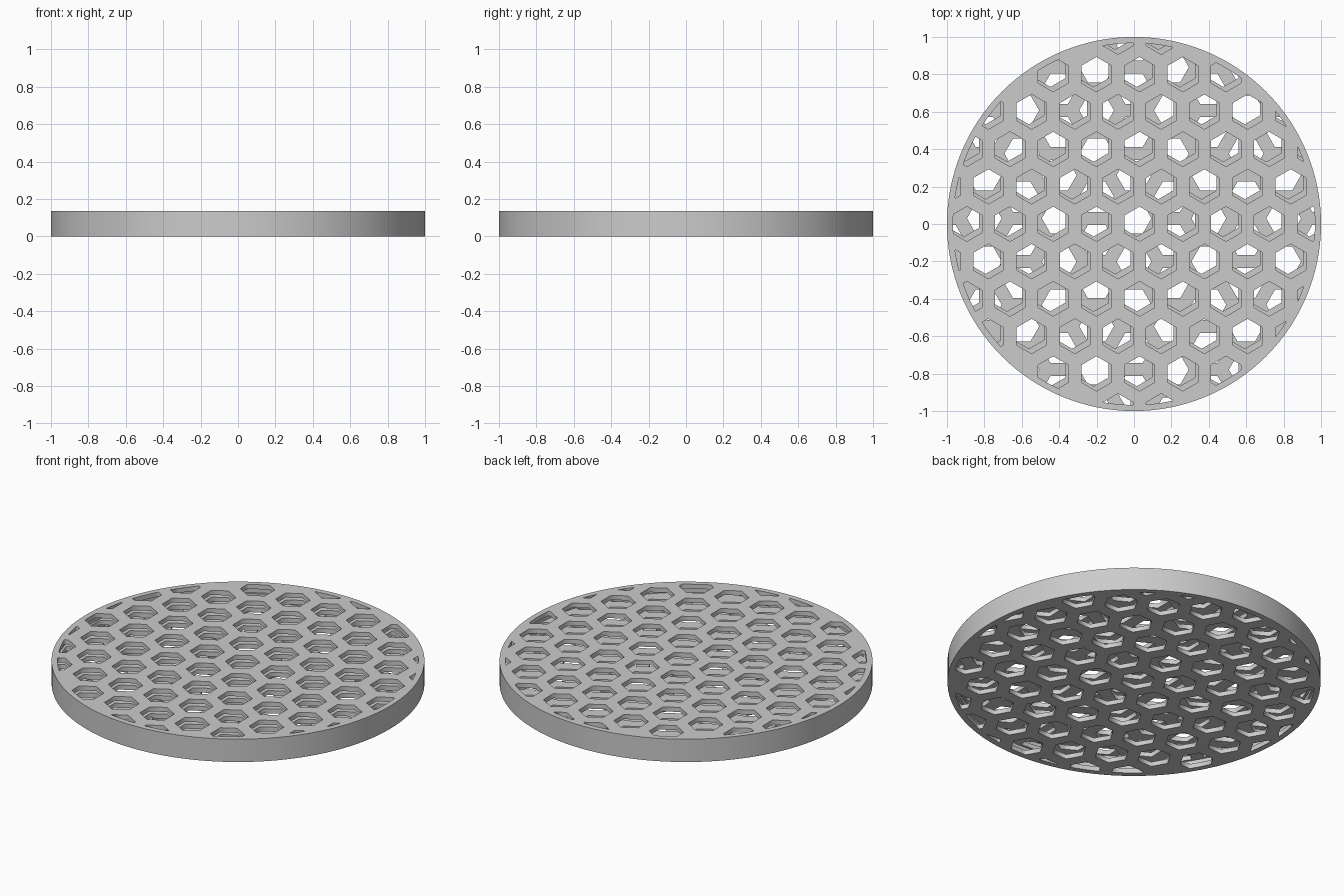
import bpy
from math import sin, cos, pi, sqrt, radians
from mathutils import Vector, Matrix

cube = bpy.data.objects.get("Cube")
if cube:
    bpy.data.objects.remove(cube)

HEIGHT = 0.135
LAYER = HEIGHT / 5
ROW = 0.2
PITCH = ROW * 2 / sqrt(3)
HOLE = 0.093          # corner radius of one cell
RIM_IN, CLIP = 0.98, 0.967
SHIFT = 0.03          # grid offset along x

grey = bpy.data.materials.new("light_grey")
grey.use_nodes = True
grey.diffuse_color = (0.6, 0.6, 0.6, 1)
grey.node_tree.nodes["Principled BSDF"].inputs["Base Color"].default_value = (0.6, 0.6, 0.6, 1)


def circle(radius, n=128):
    return [Vector((radius * cos(2 * pi * i / n), radius * sin(2 * pi * i / n))) for i in range(n)]


def clip_to_disc(poly, radius, n=96):
    """Trim a convex polygon by the tangent lines of a circle."""
    for i in range(n):
        d = Vector((cos(2 * pi * i / n), sin(2 * pi * i / n)))
        out = []
        for a, b in zip(poly, poly[1:] + poly[:1]):
            da, db = a.dot(d) - radius, b.dot(d) - radius
            if da <= 0:
                out.append(a)
            if da * db < 0:
                out.append(a.lerp(b, da / (da - db)))
        poly = out
        if len(poly) < 3:
            return []
    return poly


def area(poly):
    return abs(sum(a.x * b.y - a.y * b.x for a, b in zip(poly, poly[1:] + poly[:1]))) / 2


def honeycomb(angle):
    """Cell outlines of one grid, turned about the centre."""
    turn = Matrix.Rotation(radians(angle), 2)
    cells = []
    for row in range(-6, 7):
        for col in range(-6, 7):
            centre = Vector((SHIFT + (col - row % 2 / 2) * PITCH, row * ROW))
            hexagon = [turn @ (centre + Vector((HOLE * sin(k * pi / 3), HOLE * cos(k * pi / 3))))
                       for k in range(6)]
            cell = clip_to_disc(hexagon, CLIP)
            if cell and area(cell) > 0.0008:
                cells.append(cell)
    return cells


def plate(name, outlines, z, thickness):
    """Fill outlines (outer edge and holes) and give them thickness."""
    curve = bpy.data.curves.new(name, 'CURVE')
    curve.dimensions = '2D'
    curve.fill_mode = 'BOTH'
    curve.extrude = thickness / 2
    for outline in outlines:
        spline = curve.splines.new('POLY')
        spline.points.add(len(outline) - 1)
        for point, co in zip(spline.points, outline):
            point.co = (co.x, co.y, 0, 1)
        spline.use_cyclic_u = True
    source = bpy.data.objects.new(name + "_outline", curve)
    bpy.context.collection.objects.link(source)
    bpy.context.view_layer.update()
    graph = bpy.context.evaluated_depsgraph_get()
    mesh = bpy.data.meshes.new_from_object(source.evaluated_get(graph))
    bpy.data.objects.remove(source)
    mesh.materials.clear()
    mesh.materials.append(grey)
    obj = bpy.data.objects.new(name, mesh)
    obj.location.z = z + thickness / 2
    bpy.context.collection.objects.link(obj)
    return obj


# Three spaced grids, each turned differently
for name, angle, level in (("bottom_grid", 90, 0), ("middle_grid", 60, 2), ("top_grid", 0, 4)):
    plate(name, [circle(RIM_IN)] + honeycomb(angle), level * LAYER, LAYER)

# Round outer wall
rim = plate("outer_rim", [circle(1), circle(RIM_IN)], 0, HEIGHT)
bpy.ops.object.select_all(action='DESELECT')
rim.select_set(True)
bpy.context.view_layer.objects.active = rim
bpy.ops.object.shade_smooth_by_angle()
